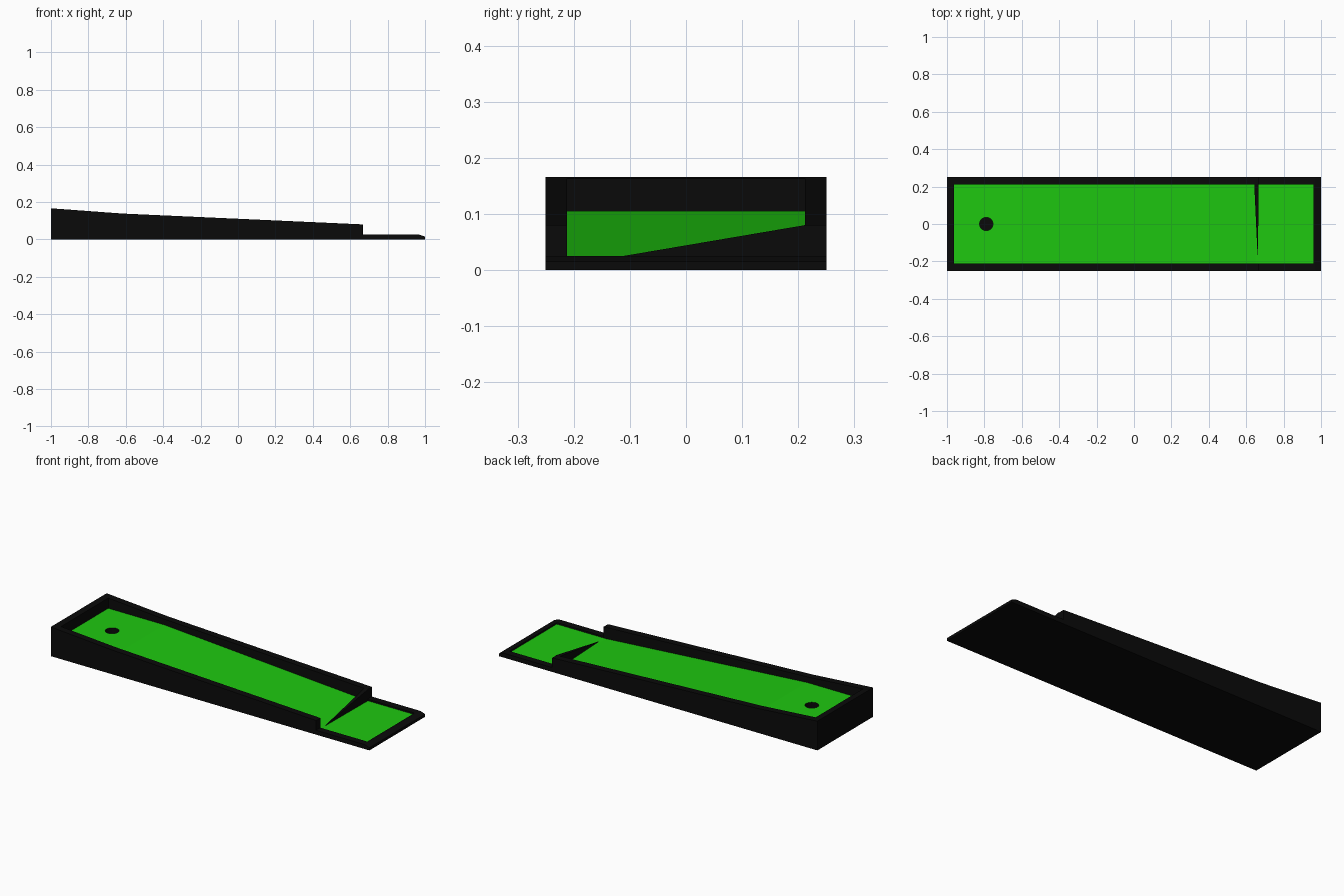
import bpy, bmesh

if "Cube" in bpy.data.objects:
    bpy.data.objects.remove(bpy.data.objects["Cube"])


def material(name, rgb):
    m = bpy.data.materials.new(name)
    m.diffuse_color = (*rgb, 1)
    m.use_nodes = True
    m.node_tree.nodes["Principled BSDF"].inputs["Base Color"].default_value = m.diffuse_color
    return m


BLACK = material("black_frame", (0.003, 0.003, 0.003))
GREEN = material("green_turf", (0.013, 0.58, 0.005))


def finish(name, bm, mat):
    bmesh.ops.recalc_face_normals(bm, faces=bm.faces)
    me = bpy.data.meshes.new(name)
    bm.to_mesh(me)
    bm.free()
    me.materials.append(mat)
    ob = bpy.data.objects.new(name, me)
    bpy.context.collection.objects.link(ob)
    return ob


def extrude_profile(name, xz, y0, y1, mat):
    bm = bmesh.new()
    face = bm.faces.new([bm.verts.new((x, y0, z)) for x, z in xz])
    new = bmesh.ops.extrude_face_region(bm, geom=[face])["geom"]
    bmesh.ops.translate(bm, vec=(0, y1 - y0, 0),
                        verts=[v for v in new if isinstance(v, bmesh.types.BMVert)])
    return finish(name, bm, mat)


def cut(target, cutter):
    cutter.hide_render = True
    cutter.hide_set(True)
    mod = target.modifiers.new("cut", "BOOLEAN")
    mod.operation = "DIFFERENCE"
    mod.solver = "EXACT"
    mod.material_mode = "TRANSFER"
    mod.object = cutter


# frame: side profile across the full width, hollowed to a tray
frame = extrude_profile("frame", [(-1, 0), (1, 0), (1, 0.015), (0.97, 0.025), (0.665, 0.025),
                                  (0.665, 0.08), (-0.62, 0.138), (-1, 0.166)], -0.25, 0.25, BLACK)
pocket = extrude_profile("pocket_cutter", [(-0.963, 0.006), (0.96, 0.006), (0.96, 0.3), (-0.963, 0.3)],
                         -0.212, 0.212, BLACK)
cut(frame, pocket)

# turf: raised flat tee, long ramp, low flat end
turf = extrude_profile("turf", [(-0.963, 0.006), (0.96, 0.006), (0.96, 0.016), (0.65, 0.016),
                                (-0.61, 0.105), (-0.963, 0.105)], -0.212, 0.212, GREEN)

# cup hole
bm = bmesh.new()
bmesh.ops.create_cone(bm, cap_ends=True, segments=32, radius1=0.036, radius2=0.036, depth=0.15)
bmesh.ops.translate(bm, verts=bm.verts, vec=(-0.79, 0, 0.105))
cut(turf, finish("cup_cutter", bm, BLACK))

# barrier: thin wedge tapering to a point across the ramp foot
bm = bmesh.new()
for co in [(0.643, 0.212, 0.01), (0.667, 0.212, 0.01), (0.643, 0.212, 0.08),
           (0.667, 0.212, 0.08), (0.662, -0.2, 0.01)]:
    bm.verts.new(co)
bmesh.ops.convex_hull(bm, input=bm.verts)
finish("barrier_wedge", bm, BLACK)
